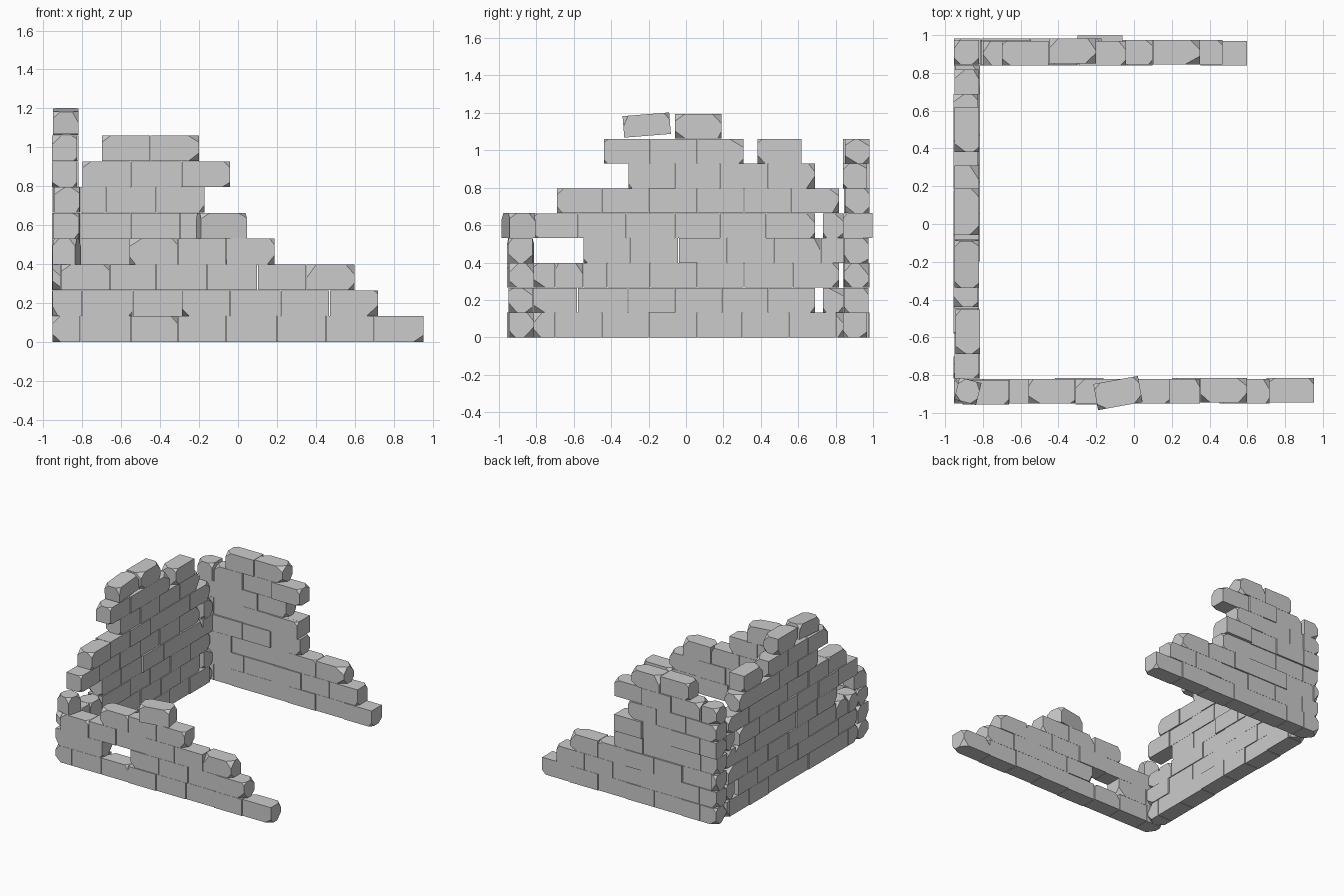
import bpy, bmesh, random
from mathutils import Vector, Euler

random.seed(4)
if "Cube" in bpy.data.objects:
    bpy.data.objects.remove(bpy.data.objects["Cube"])

stone = bpy.data.materials.new("grey_stone")
stone.use_nodes = True
GREY = (0.6, 0.6, 0.6, 1)
stone.diffuse_color = GREY
stone.node_tree.nodes["Principled BSDF"].inputs["Base Color"].default_value = GREY

ROW = 0.1327    # height of one course
THICK = 0.13    # wall thickness


def stone_mesh(bm, size, centre, cuts, turn=(0, 0, 0)):
    """Add a box with the listed corners chipped off: {corner signs: depth}."""
    part = bmesh.new()
    bmesh.ops.create_cube(part, size=1)
    bmesh.ops.scale(part, vec=size, verts=part.verts)
    for signs, depth in cuts.items():
        corner = Vector([s * d / 2 for s, d in zip(signs, size)])
        normal = Vector([s * random.uniform(0.6, 1.2) for s in signs]).normalized()
        res = bmesh.ops.bisect_plane(
            part, geom=part.verts[:] + part.edges[:] + part.faces[:],
            plane_co=corner - normal * depth, plane_no=normal, clear_outer=True)
        rim = [e for e in res["geom_cut"] if isinstance(e, bmesh.types.BMEdge)]
        bmesh.ops.edgenet_fill(part, edges=rim)
    bmesh.ops.recalc_face_normals(part, faces=part.faces)
    bmesh.ops.transform(part, matrix=Euler(turn).to_matrix().to_4x4(), verts=part.verts)
    bmesh.ops.translate(part, vec=centre, verts=part.verts)
    copy = bpy.data.meshes.new("part")
    part.to_mesh(copy)
    bm.from_mesh(copy)
    bpy.data.meshes.remove(copy)
    part.free()


def finish(name, bm):
    mesh = bpy.data.meshes.new(name)
    bm.to_mesh(mesh)
    bm.free()
    mesh.materials.append(stone)
    obj = bpy.data.objects.new(name, mesh)
    bpy.context.collection.objects.link(obj)


def wall(name, courses, axis, offset):
    """Courses are lists of (start, end) runs along the x (0) or y (1) axis."""
    def filled(row, pos):
        return row < len(courses) and any(a < pos < b for a, b in courses[row])

    bm = bmesh.new()
    for row, blocks in enumerate(courses):
        for a, b in blocks:
            jut = random.choice((-0.006, 0, 0, 0.006))
            cuts = {}
            for end, pos in ((-1, a), (1, b)):
                open_end = not filled(row, pos + end * 0.03)
                for up in (-1, 1):
                    open_top = up > 0 and not filled(row + 1, pos - end * 0.03)
                    chance = 0.8 if open_end and (up < 0 or open_top) else 0.45 * (open_top or open_end)
                    for side in (-1, 1):
                        if random.random() < chance:
                            key = (end, side, up) if axis == 0 else (side, end, up)
                            cuts[key] = random.uniform(0.012, 0.032)
            along, mid = b - a - 0.003, (a + b) / 2
            z = (row + 0.5) * ROW
            size = (along, THICK, ROW - 0.001) if axis == 0 else (THICK, along, ROW - 0.001)
            centre = (mid, offset + jut, z) if axis == 0 else (offset + jut, mid, z)
            stone_mesh(bm, size, centre, cuts)
    finish(name, bm)


def run(*joints):
    """Neighbouring blocks between consecutive joints."""
    return list(zip(joints, joints[1:]))


# Front wall, low and stepped, with one missing block
wall("front_wall", [
    run(-.955, -.81, -.55, -.31, -.06, .2, .45, .7, .955),
    run(-.955, -.8, -.54) + run(-.29, -.04, .22, .47, .72),
    run(-.955, -.91, -.66, -.42, -.16, .1, .35, .6),
    run(-.56, -.31, -.06, .19),
], 0, -.885)

# Back wall, tall near the corner
wall("back_wall", [
    run(-.955, -.81, -.65, -.4, -.15, .1, .35, .6),
    run(-.955, -.8, -.54, -.28, -.03, .22, .47),
    run(-.955, -.91, -.65, -.4, -.15, .1, .35),
    run(-.955, -.81, -.55, -.3, -.04),
    run(-.955, -.81, -.55, -.3, -.06),
    run(-.955, -.81, -.68, -.42, -.17),
    run(-.955, -.82) + run(-.8, -.55, -.29, -.04),
    run(-.7, -.45, -.2),
], 0, .91)

# Side wall, rising to a broken peak
wall("side_wall", [
    run(-.82, -.7, -.45, -.2, .06, .3, .55, .8, .84),
    run(-.82, -.58, -.31, -.06, .19, .44, .69) + run(.73, .84),
    run(-.82, -.7, -.55, -.42, -.19, .06, .31, .57, .82),
    run(-.55, -.3, -.04, .22, .47, .72, .84),
    run(-.82, -.575, -.32, -.06, .18, .43, .69) + run(.73, .84),
    run(-.69, -.45, -.2, .06, .31, .56, .82),
    run(-.31, -.06, .18, .44, .69),
    run(-.44, -.19, .06, .31) + run(.38, .62),
    run(-.06, .19),
], 1, -.885)

# Loose blocks, shifted or tilted out of their course
ALL_TOP = {(x, y, 1): 0.02 for x in (-1, 1) for y in (-1, 1)}
LOOSE = {
    "loose_front_block": ((.24, .14, ROW), (-.085, -.895, 4.5 * ROW), (0, 0, .18)),
    "loose_corner_block": ((.12, .12, ROW), (-.88, -.885, 3.5 * ROW), (0, 0, -.25)),
    "loose_peak_block": ((THICK, .25, .115), (-.885, -.21, 1.135), (.08, 0, 0)),
    "jutting_back_block": ((.24, THICK, ROW), (-.18, .932, 4.5 * ROW), (0, 0, 0)),
}
for name, (size, centre, turn) in LOOSE.items():
    bm = bmesh.new()
    stone_mesh(bm, size, centre, ALL_TOP if turn[0] or turn[2] else {}, turn)
    finish(name, bm)
